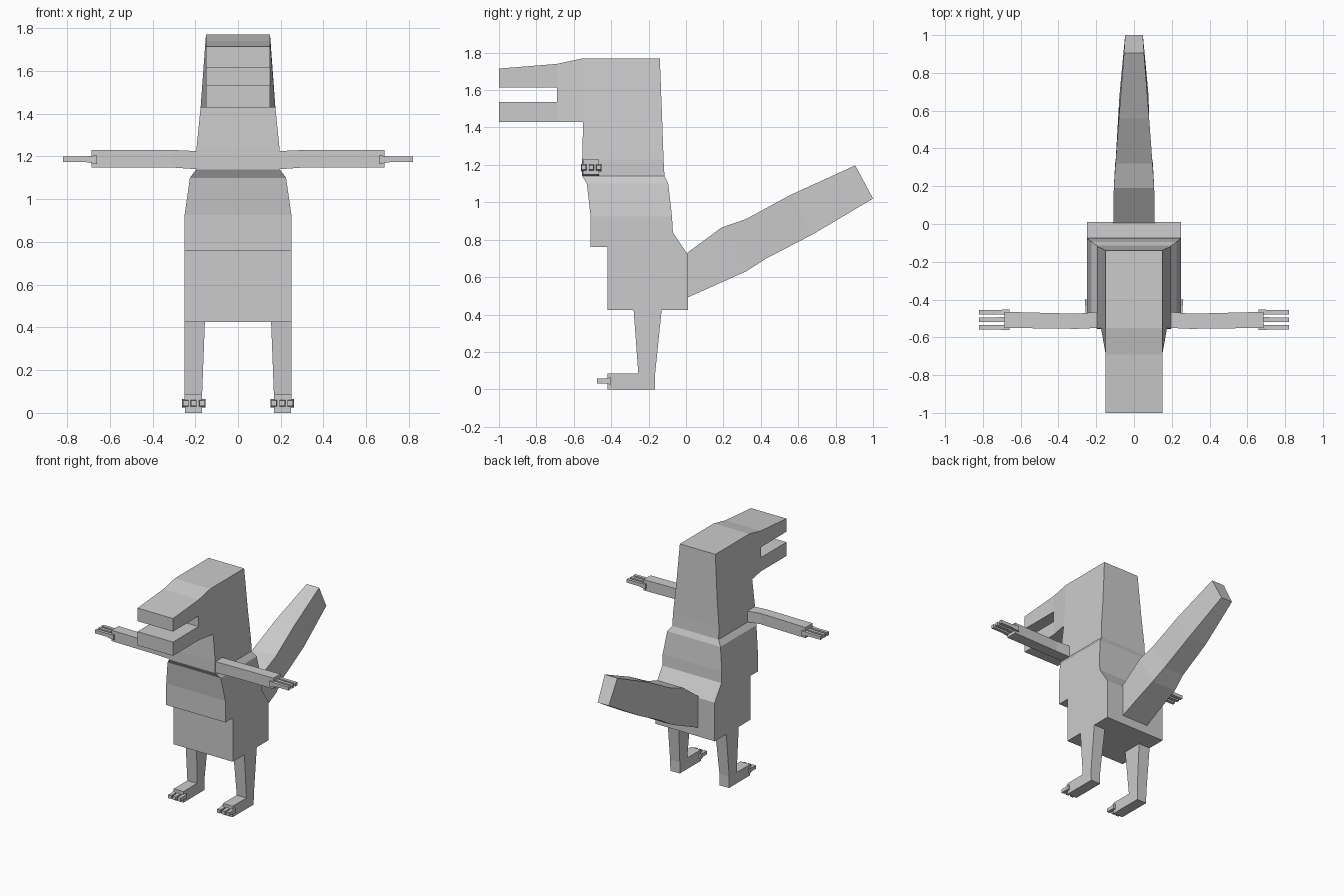
import bpy, bmesh

grey = bpy.data.materials.new("light grey")
grey.diffuse_color = (0.6, 0.6, 0.6, 1)


def loft(name, rings, start=True, end=True, skip=()):
    """Skin four-cornered rings; skip lists (ring, side) quads left open."""
    bm = bmesh.new()
    vs = [[bm.verts.new(p) for p in r] for r in rings]
    for i in range(len(vs) - 1):
        for j in range(4):
            if (i, j) not in skip:
                k = (j + 1) % 4
                bm.faces.new((vs[i][j], vs[i][k], vs[i + 1][k], vs[i + 1][j]))
    if start:
        bm.faces.new(vs[0][::-1])
    if end:
        bm.faces.new(vs[-1])
    bmesh.ops.recalc_face_normals(bm, faces=bm.faces)
    me = bpy.data.meshes.new(name)
    bm.to_mesh(me)
    bm.free()
    me.materials.append(grey)
    ob = bpy.data.objects.new(name, me)
    bpy.context.collection.objects.link(ob)
    return ob


def level(z, x0, x1, y0, y1):      # horizontal ring, side 0 faces the front
    return [(x0, y0, z), (x1, y0, z), (x1, y1, z), (x0, y1, z)]


def slab(y, z0, z1, w0, w1):       # ring across the head, widths at bottom and top
    return [(-w0, y, z0), (w0, y, z0), (w1, y, z1), (-w1, y, z1)]


def across(x, y0, y1, z0, z1):     # ring across an arm
    return [(x, y0, z0), (x, y1, z0), (x, y1, z1), (x, y0, z1)]


# Hips, belly, chest, neck and back of the head: z, half width, front y, back y
sections = [(0.425, 0.25, -0.42, 0.01), (0.72, 0.25, -0.42, 0.01),
            (0.76, 0.25, -0.42, -0.017), (0.76, 0.25, -0.51, -0.017),
            (0.84, 0.25, -0.51, -0.07), (0.925, 0.25, -0.51, -0.075),
            (1.10, 0.225, -0.53, -0.095), (1.14, 0.195, -0.555, -0.115),
            (1.23, 0.195, -0.555, -0.12), (1.43, 0.175, -0.55, -0.127),
            (1.77, 0.15, -0.55, -0.14)]
loft("body", [level(z, -w, w, f, b) for z, w, f, b in sections], skip={(9, 0)})

# Muzzle and jaws
loft("muzzle", [slab(-0.55, 1.43, 1.77, 0.175, 0.15),
                slab(-0.69, 1.43, 1.74, 0.15, 0.15)], start=False)
loft("upper_jaw", [slab(-0.69, 1.615, 1.74, 0.15, 0.15),
                   slab(-1.0, 1.615, 1.715, 0.15, 0.15)], start=False)
loft("lower_jaw", [slab(-0.69, 1.43, 1.535, 0.15, 0.15),
                   slab(-1.0, 1.43, 1.535, 0.15, 0.15)], start=False)

# Tail: upper y, z, half width, then lower y, z, half width
tail = [(0.0, 0.725, 0.11, 0.0, 0.487, 0.11), (0.19, 0.865, 0.107, 0.32, 0.63, 0.10),
        (0.32, 0.91, 0.098, 0.43, 0.70, 0.083), (0.56, 1.04, 0.08, 0.68, 0.83, 0.077),
        (0.905, 1.197, 0.053, 1.0, 1.02, 0.047)]
loft("tail", [[(-b, yb, zb), (b, yb, zb), (a, ya, za), (-a, ya, za)]
              for ya, za, a, yb, zb, b in tail], start=False)

for s, side in ((1, "right"), (-1, "left")):
    # Arm with three fingers
    loft(side + "_arm", [across(s * 0.19, -0.55, -0.465, 1.14, 1.225),
                         across(s * 0.30, -0.555, -0.475, 1.148, 1.23),
                         across(s * 0.685, -0.55, -0.465, 1.148, 1.23)], start=False)
    for i, y in enumerate((-0.547, -0.506, -0.467)):
        loft(f"{side}_finger_{i + 1}", [across(s * 0.66, y - 0.015, y + 0.015, 1.165, 1.205),
                                        across(s * 0.72, y - 0.012, y + 0.012, 1.175, 1.20),
                                        across(s * 0.82, y - 0.012, y + 0.012, 1.175, 1.20)])

    # Leg and foot
    loft(side + "_leg", [level(0.0, s * 0.168, s * 0.248, -0.255, -0.165),
                         level(0.085, s * 0.168, s * 0.25, -0.255, -0.165),
                         level(0.425, s * 0.155, s * 0.25, -0.28, -0.13)],
         end=False, skip={(0, 0)})
    foot = [[(s * 0.168, y, 0), (s * 0.248, y, 0), (s * 0.25, y, 0.085), (s * 0.168, y, 0.085)]
            for y in (-0.255, -0.42)]
    loft(side + "_foot", foot, start=False)

    # Toes
    for i, x in enumerate((0.168, 0.208, 0.245)):
        toe = [[(s * x - w, y, 0.045 - h), (s * x + w, y, 0.045 - h),
                (s * x + w, y, 0.045 + h), (s * x - w, y, 0.045 + h)]
               for y, w, h in ((-0.40, 0.016, 0.02), (-0.435, 0.013, 0.013), (-0.475, 0.013, 0.013))]
        loft(f"{side}_toe_{i + 1}", toe)
